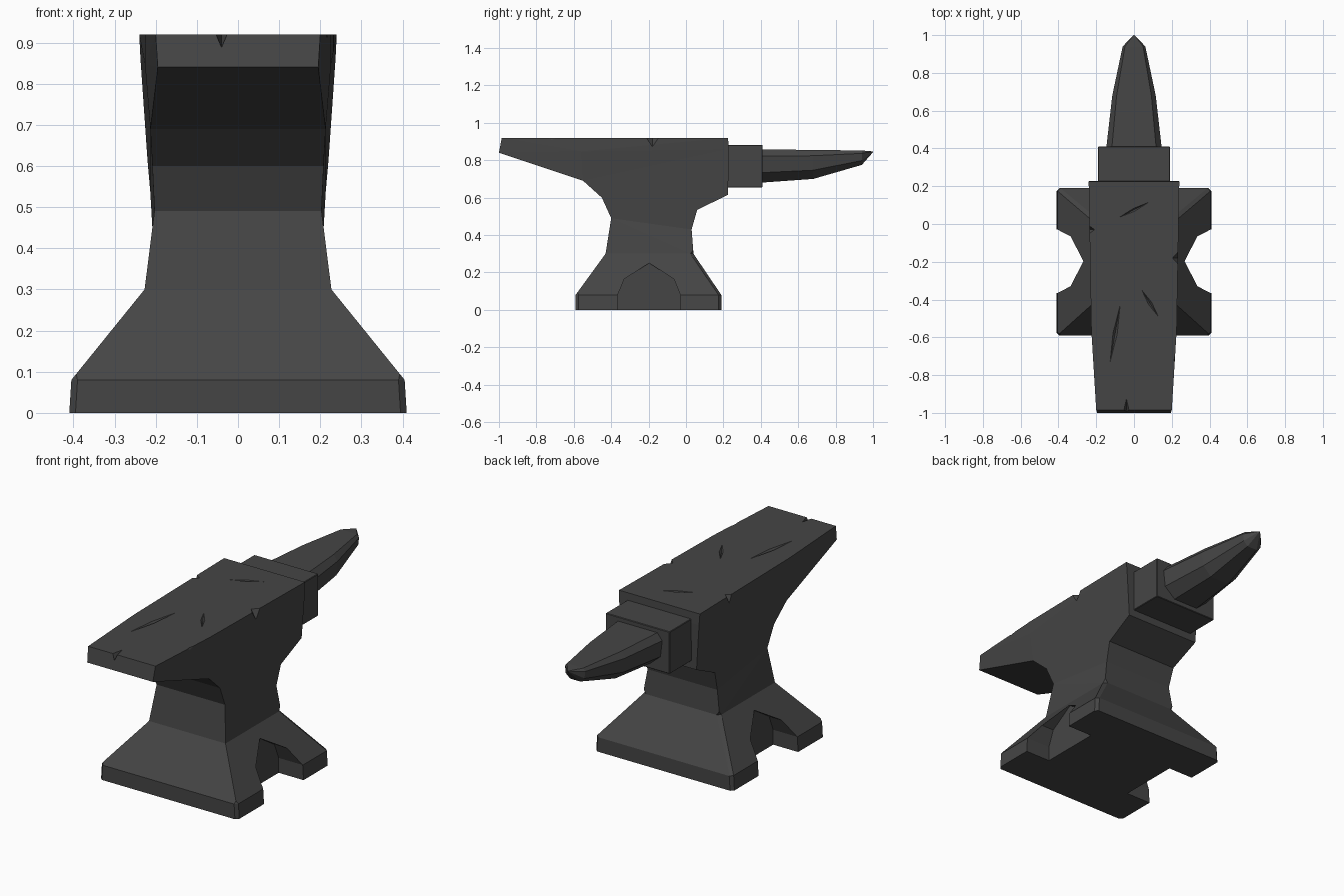
import bpy, bmesh, math
from mathutils import Matrix

if "Cube" in bpy.data.objects:
    bpy.data.objects.remove(bpy.data.objects["Cube"])

iron = bpy.data.materials.new("dark iron")
iron.diffuse_color = (0.06, 0.06, 0.06, 1)
iron.use_nodes = True
iron.node_tree.nodes["Principled BSDF"].inputs["Base Color"].default_value = iron.diffuse_color


def finish(name, bm):
    bmesh.ops.recalc_face_normals(bm, faces=bm.faces)
    me = bpy.data.meshes.new(name)
    bm.to_mesh(me)
    bm.free()
    me.materials.append(iron)
    ob = bpy.data.objects.new(name, me)
    bpy.context.collection.objects.link(ob)
    return ob


def loft(bm, rings):
    """Bridge matching rings of points and cap both ends."""
    vs = [[bm.verts.new(p) for p in r] for r in rings]
    n = len(vs[0])
    for a, b in zip(vs, vs[1:]):
        for i in range(n):
            bm.faces.new((a[i], a[(i + 1) % n], b[(i + 1) % n], b[i]))
    bm.faces.new(vs[0])
    bm.faces.new(vs[-1])


# Body: levels of (front y, front z, front half width, back y, back z, back half width)
levels = [
    (-.59, 0, .41, .19, 0, .41),
    (-.59, .08, .405, .19, .08, .405),
    (-.43, .30, .227, .04, .30, .227),
    (-.40, .49, .203, .03, .43, .207),
    (-.45, .60, .208, .06, .535, .213),
    (-.55, .69, .213, .225, .615, .22),
    (-1.0, .84, .195, .228, .86, .237),
    (-.985, .92, .20, .225, .92, .24),
]
bm = bmesh.new()
loft(bm, [[(-a, fy, fz), (a, fy, fz), (b, by, bz), (-b, by, bz)]
          for fy, fz, a, by, bz, b in levels])
# Slight swelling of the face halfway along
bmesh.ops.bisect_plane(bm, geom=bm.verts[:] + bm.edges[:] + bm.faces[:],
                       plane_co=(0, -.56, 0), plane_no=(0, 1, 0))
for v in bm.verts:
    if abs(v.co.y + .56) < .002 and v.co.z > .8:
        v.co.x = math.copysign(.226, v.co.x)
# Worn corners on the foot
corner = [e for e in bm.edges
          if max(v.co.z for v in e.verts) < .31
          and abs(e.verts[0].co.z - e.verts[1].co.z) > .05
          and all(abs(v.co.y + .56) > .002 for v in e.verts)]
bmesh.ops.bevel(bm, geom=corner, offset=.015, segments=1, affect='EDGES')
bmesh.ops.triangulate(bm, faces=[f for f in bm.faces if len(f.verts) > 3])
body = finish("anvil_body", bm)
tools = []


def cut(name, bm):
    tool = finish(name, bm)
    tool.hide_render = True
    m = body.modifiers.new(name, 'BOOLEAN')
    m.operation = 'DIFFERENCE'
    m.solver = 'EXACT'
    m.object = tool
    tools.append(tool)


# Arched recess on each side of the foot
arch = [(-.365, -.1), (-.365, .08), (-.33, .165), (-.197, .25),
        (-.065, .165), (-.03, .08), (-.03, -.1)]
for s in (-1, 1):
    bm = bmesh.new()
    loft(bm, [[(s * x, y, z) for y, z in arch] for x in (.262, .6)])
    cut("foot_recess_cutter", bm)

# Nicks and scratches: downward wedges (centre, length, width, depth, angle)
marks = [
    ((.245, -.18, .92), .09, .10, .07, 0),
    ((-.245, -.03, .92), .08, .06, .06, 0),
    ((-.04, -.985, .92), .13, .03, .035, 90),
    ((0, .075, .92), .19, .018, .012, 27),
    ((.085, -.42, .92), .18, .022, .012, -58),
    ((-.10, -.58, .92), .34, .025, .012, 80),
    ((.235, -.72, .92), .34, .05, .07, 88),
]
for c, length, width, depth, ang in marks:
    bm = bmesh.new()
    rim = [bm.verts.new(p) for p in ((1, 0, .1), (0, 1, .1), (-1, 0, .1), (0, -1, .1))]
    tip = bm.verts.new((0, 0, -1))
    bm.faces.new(rim)
    for i in range(4):
        bm.faces.new((rim[i], tip, rim[(i + 1) % 4]))
    bm.transform(Matrix.Translation(c) @ Matrix.Rotation(math.radians(ang), 4, 'Z')
                 @ Matrix.Diagonal((length / 2, width / 2, depth, 1)))
    cut("nick_cutter", bm)

# Apply the cuts and drop the cutters
bpy.context.view_layer.update()
dg = bpy.context.evaluated_depsgraph_get()
mesh = bpy.data.meshes.new_from_object(body.evaluated_get(dg))
body.modifiers.clear()
body.data = mesh
for t in tools:
    bpy.data.objects.remove(t)

# Step block between body and horn
bm = bmesh.new()
bmesh.ops.create_cube(bm, size=1)
bm.transform(Matrix.Translation((0, .31, .768)) @ Matrix.Diagonal((.38, .20, .226, 1)))
bmesh.ops.bevel(bm, geom=bm.edges[:], offset=.003, segments=1, affect='EDGES')
finish("horn_step", bm)

# Horn: eight-sided tapering sections (y, half width, bottom z, top z)
shape = [(-.80, 1), (.80, 1), (1, .80), (.93, .30), (.5, 0),
         (-.5, 0), (-.93, .30), (-1, .80)]
bm = bmesh.new()
loft(bm, [[(x * w, y, lo + t * (hi - lo)) for x, t in shape]
          for y, w, lo, hi in [(.40, .147, .68, .858), (.68, .115, .70, .855),
                               (.94, .06, .775, .852), (1.0, .003, .843, .847)]])
finish("horn", bm)
